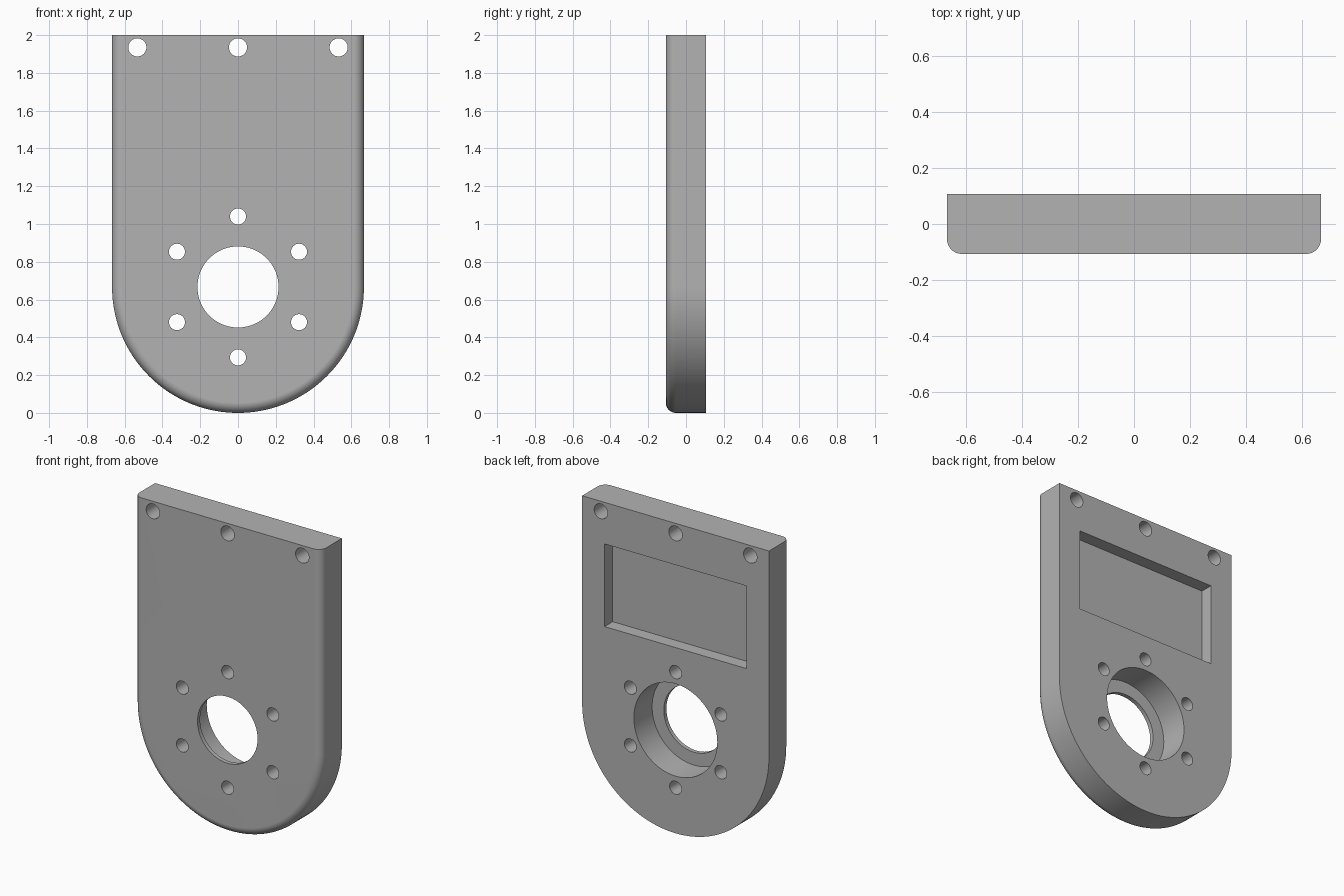
import bpy, bmesh, math
from mathutils import Matrix

if "Cube" in bpy.data.objects:
    bpy.data.objects.remove(bpy.data.objects["Cube"])

R, TOP, HALF = 0.6667, 2.0, 0.1067      # half width, height, half thickness
FILLET = 0.0533

grey = bpy.data.materials.new("plain grey")
grey.use_nodes = True
grey.diffuse_color = (0.45, 0.45, 0.45, 1)
grey.node_tree.nodes["Principled BSDF"].inputs["Base Color"].default_value = grey.diffuse_color


def add_object(name, bm):
    bmesh.ops.recalc_face_normals(bm, faces=bm.faces)
    mesh = bpy.data.meshes.new(name)
    bm.to_mesh(mesh)
    bm.free()
    mesh.materials.append(grey)
    obj = bpy.data.objects.new(name, mesh)
    bpy.context.collection.objects.link(obj)
    return obj


def cylinder(bm, x, z, radius, y0, y1, sides):
    place = Matrix.Translation((x, (y0 + y1) / 2, z)) @ Matrix.Rotation(math.pi / 2, 4, "X")
    bmesh.ops.create_cone(bm, cap_ends=True, segments=sides, radius1=radius,
                          radius2=radius, depth=y1 - y0, matrix=place)


# Plate: straight sides, round lower end, rounded front rim
bm = bmesh.new()
steps = 72
outline = [(R, TOP)]
for i in range(steps + 1):
    a = -math.pi * i / steps
    outline.append((R * math.cos(a), R + R * math.sin(a)))
outline.append((-R, TOP))
front = bm.faces.new([bm.verts.new((x, -HALF, z)) for x, z in outline])
back = bmesh.ops.extrude_face_region(bm, geom=[front], use_keep_orig=True)["geom"]
bmesh.ops.translate(bm, verts=[g for g in back if isinstance(g, bmesh.types.BMVert)],
                    vec=(0, 2 * HALF, 0))
bmesh.ops.recalc_face_normals(bm, faces=bm.faces)
rim = [e for e in bm.edges
       if all(v.co.y < 0 for v in e.verts) and not all(v.co.z > TOP - 0.01 for v in e.verts)]
bmesh.ops.bevel(bm, geom=rim, offset=FILLET, offset_type="OFFSET", segments=8,
                profile=0.5, affect="EDGES", clamp_overlap=False)
plate = add_object("mounting_plate", bm)


def cut(name, bm):
    cutter = add_object(name, bm)
    cutter.hide_render = True
    mod = plate.modifiers.new(name, "BOOLEAN")
    mod.operation, mod.solver, mod.object = "DIFFERENCE", "EXACT", cutter
    bpy.context.view_layer.objects.active = plate
    bpy.ops.object.modifier_apply(modifier=name)
    bpy.data.objects.remove(cutter)


# Screw holes: three along the top, six around the bore
bm = bmesh.new()
for x in (-0.533, 0, 0.533):
    cylinder(bm, x, 1.935, 0.048, -0.2, 0.2, 32)
for i in range(6):
    a = math.pi / 2 + i * math.pi / 3
    cylinder(bm, 0.373 * math.cos(a), R + 0.373 * math.sin(a), 0.0425, -0.2, 0.2, 32)
cut("screw_holes", bm)

# Bore with a wide bearing seat from the back
bm = bmesh.new()
cylinder(bm, 0, R, 0.2147, -0.2, 0.2, 72)
cut("bore", bm)
bm = bmesh.new()
cylinder(bm, 0, R, 0.298, -HALF + 0.0267, 0.2, 72)
cut("bearing_seat", bm)

# Rectangular pocket in the back
bm = bmesh.new()
depth = 0.083
bmesh.ops.create_cube(bm, size=1, matrix=Matrix.Translation((0, HALF - depth + 0.1, 1.465))
                      @ Matrix.Diagonal((1.0133, 0.2, 0.5333, 1)))
cut("back_pocket", bm)

# Smooth the curves, keep the flats flat
bpy.ops.object.select_all(action="DESELECT")
plate.select_set(True)
bpy.context.view_layer.objects.active = plate
bpy.ops.object.shade_smooth_by_angle(angle=math.radians(30))
flat = plate.modifiers.new("flat_faces", "WEIGHTED_NORMAL")
flat.keep_sharp = True
